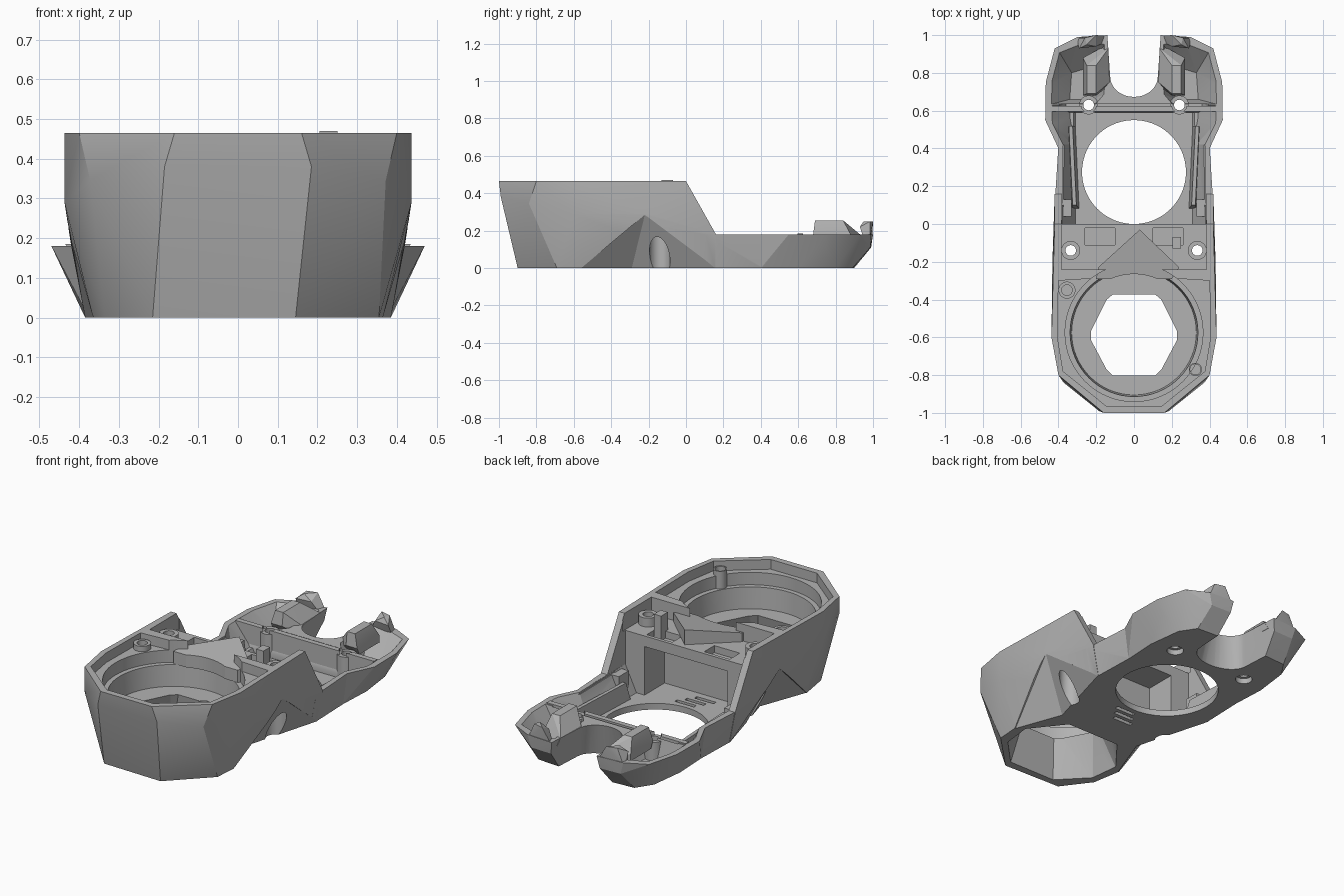
import bpy, bmesh
from math import cos, sin, pi, radians
from mathutils import Matrix

default_cube = bpy.data.objects.get("Cube")
if default_cube:
    bpy.data.objects.remove(default_cube, do_unlink=True)

grey = bpy.data.materials.new("plain_grey")
grey.use_nodes = True
grey.diffuse_color = (0.45, 0.45, 0.45, 1)
grey.node_tree.nodes["Principled BSDF"].inputs["Base Color"].default_value = (0.45, 0.45, 0.45, 1)


def finish(name, bm):
    bmesh.ops.recalc_face_normals(bm, faces=bm.faces)
    mesh = bpy.data.meshes.new(name)
    bm.to_mesh(mesh)
    bm.free()
    mesh.materials.append(grey)
    obj = bpy.data.objects.new(name, mesh)
    bpy.context.scene.collection.objects.link(obj)
    return obj


def flip(points):
    return [(-x, y, z) for x, y, z in points]


def hull(name, points):
    """Solid wrapped tightly around a few corner points."""
    bm = bmesh.new()
    for p in points:
        bm.verts.new(p)
    result = bmesh.ops.convex_hull(bm, input=bm.verts)
    spare = {g for key in ("geom_interior", "geom_unused") for g in result[key]}
    bmesh.ops.delete(bm, geom=[v for v in spare if isinstance(v, bmesh.types.BMVert)], context='VERTS')
    bmesh.ops.dissolve_limit(bm, angle_limit=radians(0.5), verts=bm.verts, edges=bm.edges)
    return finish(name, bm)


def sym_hull(name, points):
    return hull(name, points + flip(points))


def both_hulls(name, points):
    return [hull("left_" + name, points), hull("right_" + name, flip(points))]


def level(z, outline):
    return [(x, y, z) for x, y in outline]


def box_points(x, y, z):
    return [(a, b, c) for a in x for b in y for c in z]


def round_bar(name, x, y, low, high, radius, top_radius=None, sides=48):
    """Upright cylinder or cone."""
    bm = bmesh.new()
    place = Matrix.Translation((x, y, (low + high) / 2))
    bmesh.ops.create_cone(bm, cap_ends=True, segments=sides, radius1=radius,
                          radius2=top_radius or radius, depth=high - low, matrix=place)
    return finish(name, bm)


def boolean(target, tools, operation):
    for tool in tools:
        mod = target.modifiers.new("cut", 'BOOLEAN')
        mod.operation, mod.solver, mod.object = operation, 'EXACT', tool
        graph = bpy.context.evaluated_depsgraph_get()
        mesh = bpy.data.meshes.new_from_object(target.evaluated_get(graph))
        target.modifiers.clear()
        target.data = mesh
        bpy.data.objects.remove(tool, do_unlink=True)


# Outer body: faceted bowl at the front with a sloped rear edge
rim, back, floor = 0.465, 0.18, 0.035
upper = (level(rim, [(0.16, -1), (0.40, -0.8), (0.437, -0.6), (0.42, 0)])
         + level(0.38, [(0.185, -0.99)]) + level(0.345, [(0.372, -0.84)])
         + level(0.29, [(0.437, -0.6), (0.432, -0.2)]) + level(back, [(0.42, 0.16)])
         + level(0, [(0.365, -0.55), (0.385, 0.16)]))
nose = level(0, [(0.145, -0.9), (0.355, -0.69), (-0.215, -0.89), (-0.335, -0.73)])
housing = hull("housing", upper + flip(upper) + nose)

# Low tail and the flared rear end
tail = sym_hull("tail", level(back, [(0.42, 0.1), (0.40, 0.42)]) + level(0, [(0.385, 0.1), (0.375, 0.42)]))
flare = sym_hull("flare", level(back, [(0.40, 0.4), (0.47, 0.55), (0.467, 0.75), (0.42, 0.93), (0.3, 0.99), (0.14, 1)])
                 + level(0.11, [(0.43, 0.58), (0.43, 0.75), (0.28, 0.985), (0.14, 0.99)])
                 + level(0, [(0.375, 0.4), (0.385, 0.6), (0.36, 0.8), (0.3, 0.89), (0.14, 0.9)]))
boolean(housing, [tail, flare], 'UNION')

# Pinched waist under the sides
waist = [(0.36, -0.56, 0), (0.26, -0.29, 0), (0.386, 0.16, 0), (0.433, -0.22, 0.285)]
outside = [(0.6, -0.56, -0.01), (0.6, 0.16, -0.01), (0.6, -0.22, 0.285), (0.26, -0.29, -0.01)]
cutters = both_hulls("waist_cut", waist + outside)

# Front bowl: rim rebate, stepped round well and flared opening below
cutters.append(sym_hull("rim_rebate", [p for z in (0.41, 0.6) for p in level(
    z, [(0.145, -0.965), (0.375, -0.78), (0.405, -0.6), (0.40, -0.3), (0.24, -0.29)])]))
cutters.append(round_bar("upper_well", 0, -0.575, 0.34, 0.6, 0.365, sides=64))
cutters.append(round_bar("lower_well", 0, -0.575, 0.22, 0.36, 0.33, 0.34, sides=64))
cutters.append(sym_hull("floor_opening", level(0.23, [(0.11, -0.8), (0.14, -0.77), (0.225, -0.61), (0.225, -0.57), (0.14, -0.4), (0.11, -0.375)])
                        + level(-0.01, [(0.15, -0.855), (0.3, -0.7), (0.32, -0.53), (0.17, -0.34)])))

# Mid deck with a lower bay open to the rear
cutters.append(sym_hull("deck_recess", box_points([0.385], [-0.24, 0.02], [0.37, 0.6])))
cutters.append(sym_hull("rear_bay", box_points([0.26], [-0.18, 0.1], [floor, 0.31])))
for sx in (-1, 1):
    cutters.append(hull("deck_pocket", box_points([sx * 0.1, sx * 0.26], [-0.11, -0.02], [0.33, 0.5])))

# Tail tray with a round opening, widening toward the rear
cutters.append(sym_hull("tail_tray", level(floor, [(0.31, 0), (0.31, 0.59)])
                        + level(back, [(0.38, 0), (0.375, 0.4), (0.37, 0.59)])))
cutters.append(sym_hull("cheek_gap", box_points([0.38], [0, 0.3], [0.179, 0.6])))
cutters.append(sym_hull("tray_lip", [p for z in (0.17, 0.3) for p in level(
    z, [(0.38, 0.1), (0.375, 0.4), (0.37, 0.59)])]))
cutters.append(sym_hull("flare_hollow", level(0.06, [(0.31, 0.4), (0.34, 0.57), (0.34, 0.59)])
                        + level(0.2, [(0.375, 0.4), (0.45, 0.55), (0.45, 0.635)])))
cutters.append(round_bar("tail_opening", 0, 0.275, -0.1, 0.12, 0.275, sides=72))

# Rear slot between the prongs
slot = []
for z, width, start in ((-0.01, 0.16, 0.63), (0.3, 0.105, 0.70)):
    slot += [(width * cos(a), start + 0.11 - 0.11 * sin(a), z)
             for a in (i * pi / 16 for i in range(9))]
    slot.append((width + 0.02, 1.1, z))
cutters.append(sym_hull("rear_slot", slot))

# Sunken strip under the rib, and hollow prongs
cutters.append(sym_hull("rib_trench", level(0.09, [(0.36, 0.57), (0.36, 0.635)])
                        + level(0.3, [(0.44, 0.57), (0.44, 0.635)])))
cutters += both_hulls("prong_hollow", level(0.06, [(0.22, 0.66), (0.34, 0.66), (0.33, 0.8), (0.2, 0.84)])
                      + level(0.2, [(0.2, 0.63), (0.15, 0.69), (0.453, 0.63), (0.45, 0.755), (0.405, 0.925), (0.28, 0.975), (0.15, 0.97)]))

# Screw holes and counterbores
for sx in (-1, 1):
    cutters += [round_bar("deck_screw", sx * 0.335, -0.14, -0.1, 0.6, 0.028, sides=24),
                round_bar("deck_counterbore", sx * 0.335, -0.14, -0.1, 0.21, 0.055, sides=32)]

# Vent slots in the underside
for i in range(3):
    x, y = 0.03 * (i - 1), -0.14 + 0.045 * i
    cutters.append(hull("vent", box_points([x - 0.06, x + 0.06], [y, y + 0.022], [-0.02, 0.1])))
boolean(housing, cutters, 'DIFFERENCE')

parts = [housing]

# Arrow shaped cover plate sloping down toward the bowl
cover = [(0.03, -0.03, 0.455), (-0.19, -0.23, 0.42), (-0.2, -0.29, 0.41), (0.2, -0.29, 0.41), (0.24, -0.23, 0.42)]
parts.append(hull("cover_plate", cover + [(x, y, 0.34) for x, y, z in cover]))
boolean(parts[-1], [round_bar("well_clearance", 0, -0.575, 0, 1, 0.31, sides=64)], 'DIFFERENCE')

# Cross rib and its screw bosses
rib = sym_hull("cross_rib", level(0.04, [(0.35, 0.595), (0.35, 0.625)])
               + level(0.185, [(0.435, 0.595), (0.435, 0.625)]))
for sx, side in ((1, "left"), (-1, "right")):
    boolean(housing, [round_bar(side + "_rear_boss", sx * 0.24, 0.63, 0.02, 0.165, 0.05, sides=32)], 'UNION')
    boolean(rib, [round_bar("bore", sx * 0.24, 0.63, -0.1, 0.4, 0.04, sides=24)], 'DIFFERENCE')
    boolean(housing, [round_bar("bore", sx * 0.24, 0.63, -0.1, 0.4, 0.028, sides=24),
                      round_bar("bore", sx * 0.24, 0.63, -0.1, 0.03, 0.045, sides=24)], 'DIFFERENCE')
parts.append(rib)

# Faceted prong humps, hooked tips, tray rails and corner posts
parts += both_hulls("prong_hump", level(0.14, [(0.14, 0.73), (0.142, 0.95), (0.27, 0.7), (0.27, 0.88)])
                    + level(0.18, [(0.13, 0.75), (0.135, 0.93), (0.2, 0.68), (0.27, 0.68), (0.27, 0.88)])
                    + level(0.255, [(0.20, 0.69), (0.25, 0.69), (0.25, 0.84), (0.20, 0.84)]))
parts += both_hulls("hooked_tip", level(0.16, [(0.16, 0.96), (0.3, 0.95), (0.3, 0.985), (0.145, 0.995)])
                    + level(0.22, [(0.2, 0.94), (0.29, 0.93)])
                    + level(0.25, [(0.2, 1), (0.26, 0.985), (0.25, 0.95)]))
parts += both_hulls("tray_rail", level(0.03, [(0.29, 0.08), (0.33, 0.08), (0.35, 0.52), (0.31, 0.52)])
                    + level(0.13, [(0.305, 0.1), (0.325, 0.1), (0.345, 0.52), (0.325, 0.52)]))
parts += both_hulls("corner_post", box_points([0.33, 0.365], [0.04, 0.13], [0.06, 0.17])
                    + level(0.17, [(0.385, 0.04), (0.385, 0.13)]))

# Hollow fixing posts in the front bowl and deck
for name, x, y, low, high, r in (("bowl_post", -0.355, -0.35, 0.36, 0.44, 0.045),
                                 ("front_post", 0.325, -0.77, 0.3, 0.44, 0.035),
                                 ("left_deck_post", 0.335, -0.14, 0.36, 0.42, 0.05),
                                 ("right_deck_post", -0.335, -0.14, 0.36, 0.42, 0.05)):
    post = round_bar(name, x, y, low, high, r, sides=32)
    boolean(post, [round_bar("bore", x, y, low - 0.1, high + 0.1, 0.028, sides=24)], 'DIFFERENCE')
    parts.append(post)
parts.append(hull("locating_tab", box_points([0.205, 0.25], [-0.13, -0.07], [0.32, 0.47])))

# Smooth the round walls and keep the facets crisp
bpy.ops.object.select_all(action='DESELECT')
for part in parts:
    part.select_set(True)
bpy.context.view_layer.objects.active = housing
bpy.ops.object.shade_smooth_by_angle(angle=radians(20))
